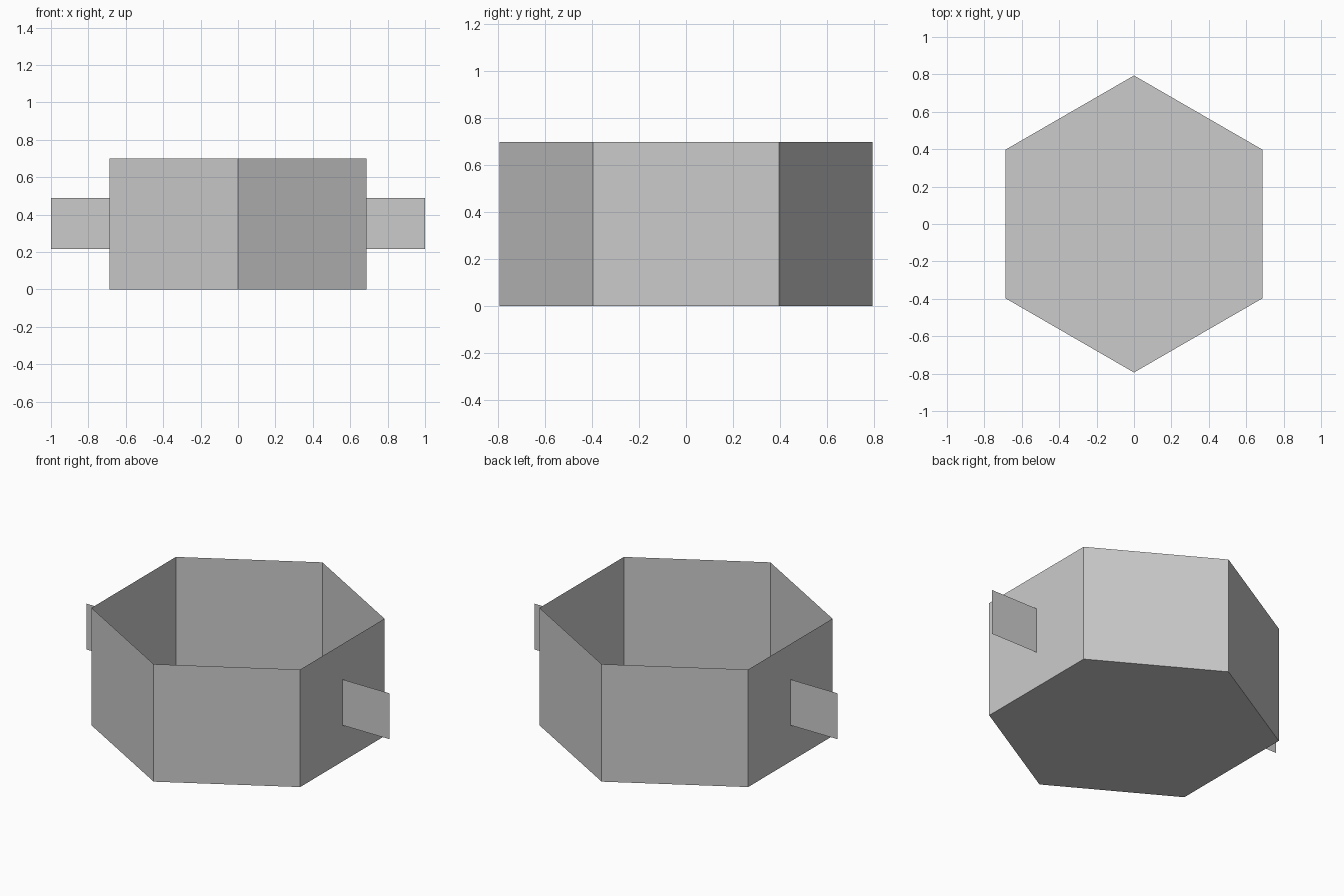
import bpy, bmesh
from math import radians, cos
from mathutils import Matrix, Vector

cube = bpy.data.objects.get("Cube")
if cube:
    bpy.data.objects.remove(cube, do_unlink=True)

RADIUS, HEIGHT = 0.794, 0.7
APOTHEM = RADIUS * cos(radians(30))

grey = bpy.data.materials.new("light_grey")
grey.use_nodes = True
colour = (0.6, 0.6, 0.6, 1)
grey.diffuse_color = colour
grey.node_tree.nodes["Principled BSDF"].inputs["Base Color"].default_value = colour


def add_object(name, bm):
    mesh = bpy.data.meshes.new(name)
    bm.to_mesh(mesh)
    bm.free()
    mesh.materials.append(grey)
    obj = bpy.data.objects.new(name, mesh)
    bpy.context.collection.objects.link(obj)
    return obj


# Open six-sided pot: a prism without its top face
bm = bmesh.new()
bmesh.ops.create_cone(bm, cap_ends=True, segments=6, radius1=RADIUS,
                      radius2=RADIUS, depth=HEIGHT,
                      matrix=Matrix.Translation((0, 0, HEIGHT / 2)))
lid = [f for f in bm.faces if f.normal.z > 0.9]
bmesh.ops.delete(bm, geom=lid, context="FACES_ONLY")
# Put corners at the front and back
if max(v.co.x for v in bm.verts) > APOTHEM + 0.01:
    bmesh.ops.rotate(bm, verts=bm.verts, matrix=Matrix.Rotation(radians(30), 3, "Z"))
add_object("pot", bm)

# Flat sheet handles on both sides
for name, side in (("left_handle", 1), ("right_handle", -1)):
    bm = bmesh.new()
    corners = [(APOTHEM, 0.217), (1, 0.217), (1, 0.49), (APOTHEM, 0.49)]
    bm.faces.new([bm.verts.new(Vector((side * x, 0, z))) for x, z in corners])
    add_object(name, bm)
